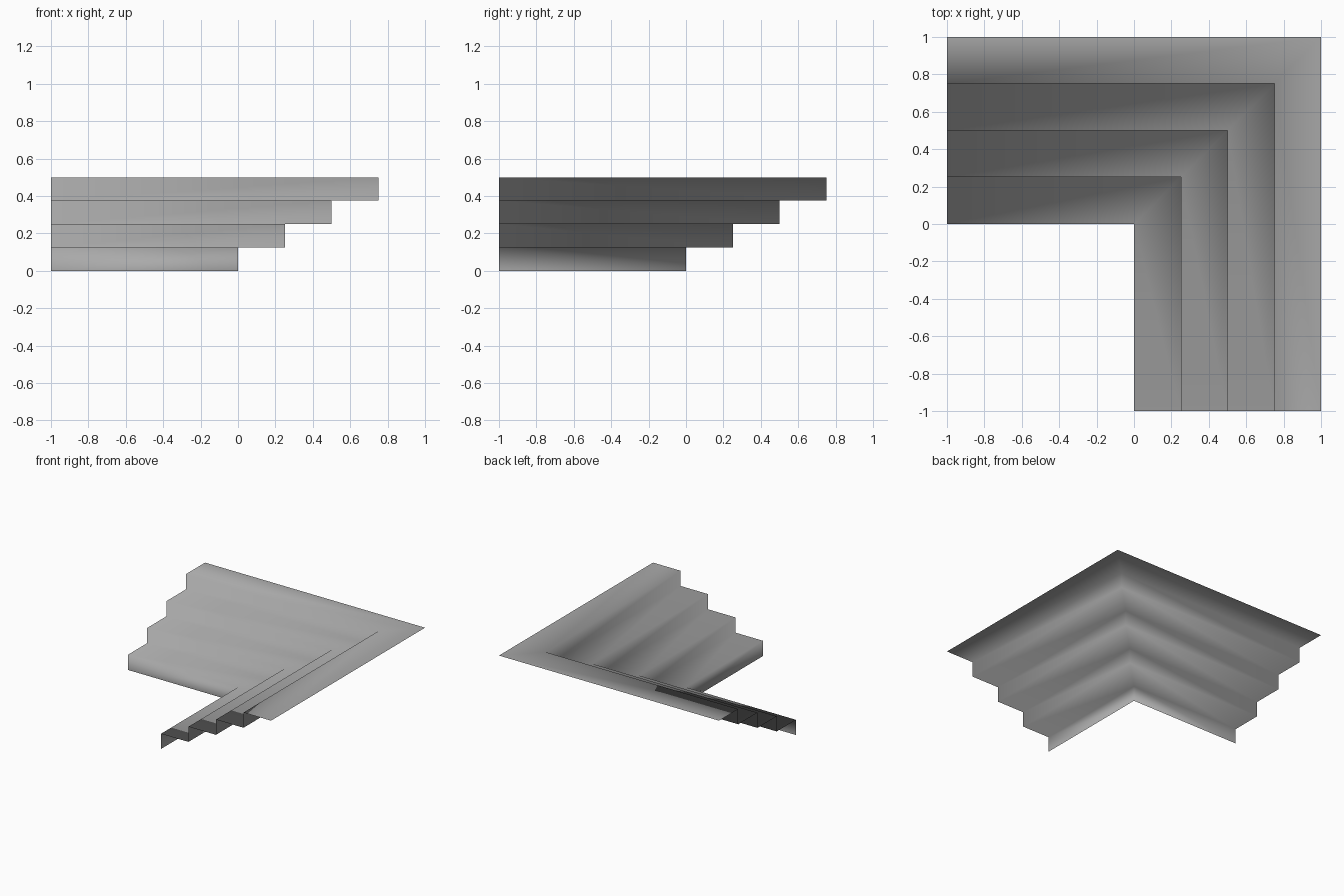
import bpy
import bmesh

STEPS = 4
RUN = 0.25     # tread depth
RISE = 0.125   # riser height

# Remove the default cube
cube = bpy.data.objects.get("Cube")
if cube:
    bpy.data.objects.remove(cube, do_unlink=True)

# Plain grey surface
grey = bpy.data.materials.new("stair_grey")
grey.use_nodes = True
colour = (0.4, 0.4, 0.4, 1.0)
grey.diffuse_color = colour
grey.node_tree.nodes["Principled BSDF"].inputs["Base Color"].default_value = colour

# Stepped profile as (inset, height), alternating riser and tread
profile = [(0.0, 0.0)]
for step in range(STEPS):
    profile.append((step * RUN, (step + 1) * RISE))
    profile.append(((step + 1) * RUN, (step + 1) * RISE))

# Sweep the profile along both arms, mitred at the corner
bm = bmesh.new()
rows = [[bm.verts.new(p) for p in ((-1, d, z), (d, d, z), (d, -1, z))]
        for d, z in profile]
for lower, upper in zip(rows, rows[1:]):
    for i in range(2):
        bm.faces.new((lower[i], lower[i + 1], upper[i + 1], upper[i]))

# Softly shaded open sheet
for face in bm.faces:
    face.smooth = True
mesh = bpy.data.meshes.new("corner_stairs")
bm.to_mesh(mesh)
bm.free()
mesh.materials.append(grey)
stairs = bpy.data.objects.new("corner_stairs", mesh)
bpy.context.collection.objects.link(stairs)
